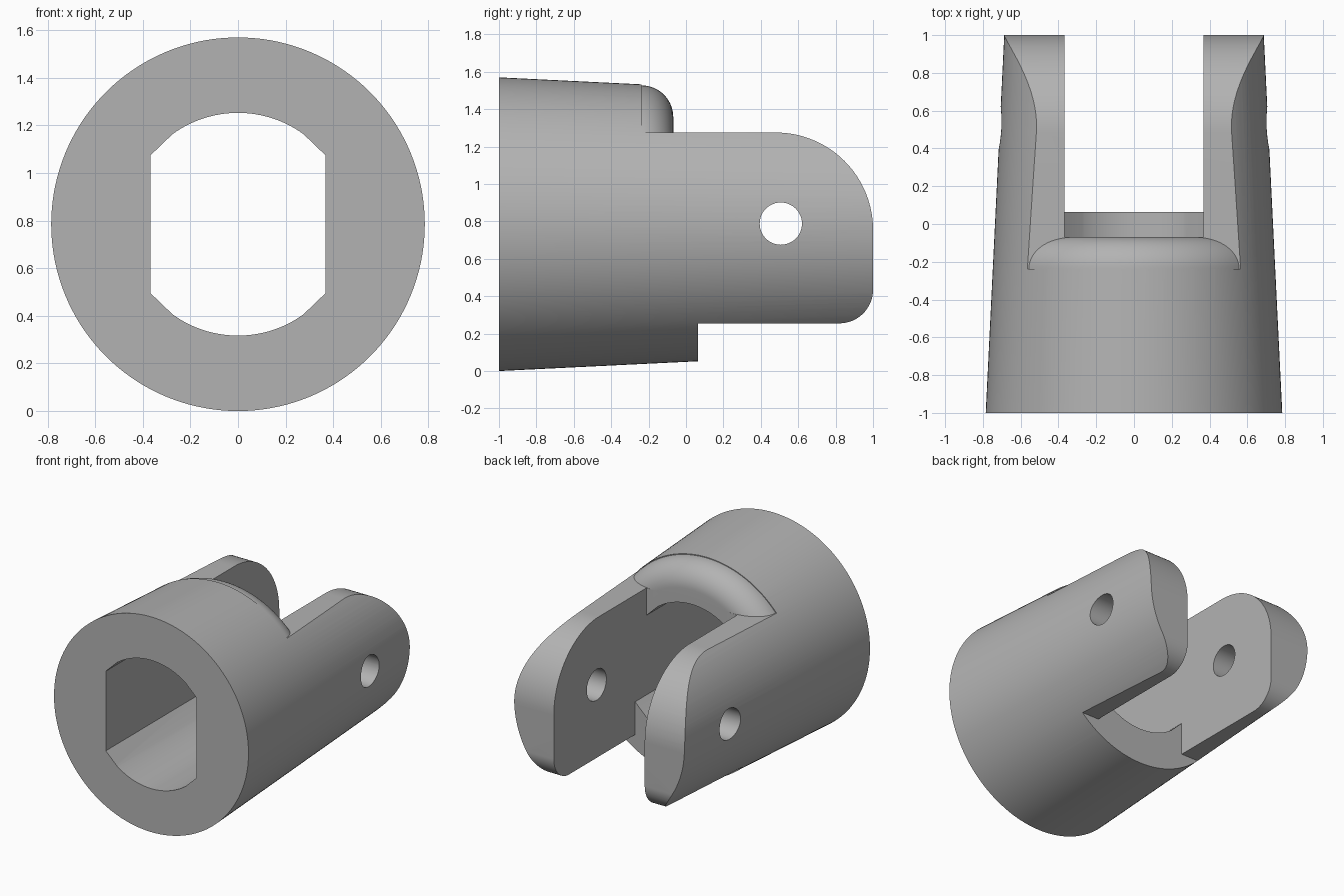
import bpy, bmesh
from math import sin, cos, pi, radians, sqrt
from mathutils import Matrix, Vector

if "Cube" in bpy.data.objects:
    bpy.data.objects.remove(bpy.data.objects["Cube"])

AXIS_Z = 0.785      # height of the tube axis
HALF_SLOT = 0.367   # half the gap between the arms
ARM_TOP, ARM_LOW = 1.275, 0.255
UPPER_END, LOWER_END = -0.068, 0.063

grey = bpy.data.materials.new("plain grey")
grey.use_nodes = True
colour = (0.45, 0.45, 0.45, 1)
grey.diffuse_color = colour
grey.node_tree.nodes["Principled BSDF"].inputs["Base Color"].default_value = colour


def finish(name, bm):
    bmesh.ops.recalc_face_normals(bm, faces=bm.faces)
    mesh = bpy.data.meshes.new(name)
    bm.to_mesh(mesh)
    bm.free()
    obj = bpy.data.objects.new(name, mesh)
    bpy.context.collection.objects.link(obj)
    mesh.materials.append(grey)
    return obj


def prism(name, points, direction):
    """Extrude a closed outline of 3D points."""
    bm = bmesh.new()
    face = bm.faces.new([bm.verts.new(p) for p in points])
    out = bmesh.ops.extrude_face_region(bm, geom=[face])
    moved = [v for v in out["geom"] if isinstance(v, bmesh.types.BMVert)]
    bmesh.ops.translate(bm, verts=moved, vec=Vector(direction))
    return finish(name, bm)


def side_prism(name, outline, half):
    """Extrude a (y, z) outline across x."""
    return prism(name, [(-half, y, z) for y, z in outline], (2 * half, 0, 0))


def revolve(name, profile, steps=144):
    """Turn a (radius, y) profile about the tube axis; its ends lie on the axis."""
    bm = bmesh.new()
    rings = []
    for r, y in profile:
        if r == 0:
            rings.append([bm.verts.new((0, y, AXIS_Z))] * steps)
        else:
            rings.append([bm.verts.new((r * cos(2 * pi * i / steps), y,
                                        AXIS_Z + r * sin(2 * pi * i / steps)))
                          for i in range(steps)])
    for a, b in zip(rings, rings[1:]):
        for i in range(steps):
            j = (i + 1) % steps
            bm.faces.new(list(dict.fromkeys((a[i], a[j], b[j], b[i]))))
    return finish(name, bm)


def arc(cx, cy, r, start, end, steps=24):
    angles = [radians(start + (end - start) * i / steps) for i in range(steps + 1)]
    return [(cx + r * cos(a), cy + r * sin(a)) for a in angles]


def combine(target, tool, operation):
    mod = target.modifiers.new("cut", 'BOOLEAN')
    mod.operation, mod.solver, mod.object = operation, 'EXACT', tool
    bpy.context.view_layer.objects.active = target
    bpy.ops.object.modifier_apply(modifier=mod.name)
    bpy.data.objects.remove(tool)


# Tapered round body
body = revolve("forked_socket", [(0, -1), (0.785, -1), (0.687, 1), (0, 1)])

# Side outline: lower step and rounded arm ends
outline = [(-2, -1), (LOWER_END, -1), (LOWER_END, ARM_LOW)]
outline += arc(0.82, ARM_LOW + 0.18, 0.18, -90, 0)
outline += arc(0.48, ARM_TOP - 0.52, 0.52, 0, 90, 40)
outline += [(0.3, ARM_TOP), (0.3, 3), (-2, 3)]
combine(body, side_prism("side_outline", outline, 2), 'INTERSECT')

# Rounded shoulder above the arms
fillet = 0.17
shoulder = arc(0.742 - fillet, UPPER_END - fillet, fillet, 90, 0, 16)
cutter = revolve("shoulder_cutter", [(0, UPPER_END)] + shoulder +
                 [(1.2, UPPER_END - fillet), (1.2, 1.3), (0, 1.3)])
above = side_prism("above_arms", [(-2, ARM_TOP), (2, ARM_TOP), (2, 3), (-2, 3)], 2)
combine(cutter, above, 'INTERSECT')
combine(body, cutter, 'DIFFERENCE')

# Slot between the arms, deeper in the upper half
slot = [(UPPER_END, 3), (UPPER_END, AXIS_Z), (LOWER_END, AXIS_Z),
        (LOWER_END, -1), (2, -1), (2, 3)]
combine(body, side_prism("slot_cutter", slot, HALF_SLOT), 'DIFFERENCE')

# Round bore with two flats
bore_r = 0.468
corner = 51.6 - 0.0
bore = arc(0, AXIS_Z, bore_r, corner, 180 - corner, 32)
bore += arc(0, AXIS_Z, bore_r, 180 + corner, 360 - corner, 32)
bore = [(max(-HALF_SLOT, min(HALF_SLOT, x)), z) for x, z in bore]
half_flat = sqrt(bore_r ** 2 - HALF_SLOT ** 2)
for index, sx, sz in ((0, 1, 1), (32, -1, 1), (33, -1, -1), (65, 1, -1)):
    bore[index] = (sx * HALF_SLOT, AXIS_Z + sz * half_flat)
combine(body, prism("bore_cutter", [(x, -2, z) for x, z in bore], (0, 2.3, 0)),
        'DIFFERENCE')

# Pin hole through both arms
hole = arc(0.507, 0.788, 0.113, 0, 352.5, 47)
combine(body, side_prism("pin_hole_cutter", hole, 2), 'DIFFERENCE')

# Smooth shading with crisp edges
bpy.ops.object.select_all(action='DESELECT')
body.select_set(True)
bpy.context.view_layer.objects.active = body
bpy.ops.object.shade_smooth_by_angle(angle=radians(25))
